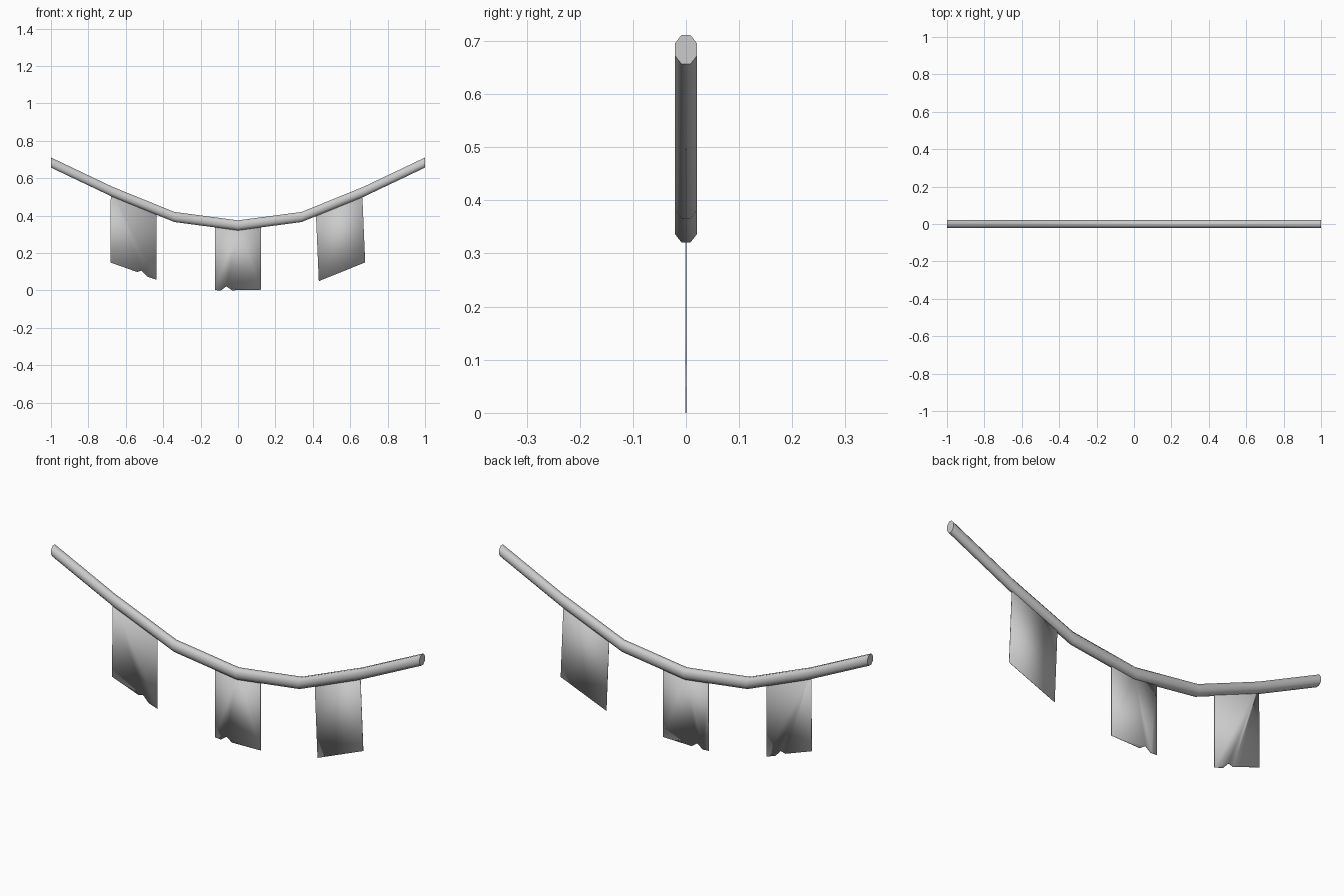
import bpy, bmesh, math

if "Cube" in bpy.data.objects:
    bpy.data.objects.remove(bpy.data.objects["Cube"])

# Sagging rope centreline, mirrored about x = 0
half = [(0.0, 0.348), (0.34, 0.393), (0.67, 0.527), (1.0, 0.684)]
path = [(-x, z) for x, z in reversed(half[1:])] + half


def rope_z(x):
    for (x0, z0), (x1, z1) in zip(path, path[1:]):
        if x0 <= x <= x1:
            return z0 + (z1 - z0) * (x - x0) / (x1 - x0)


def new_object(name, bm):
    bmesh.ops.recalc_face_normals(bm, faces=bm.faces[:])
    mesh = bpy.data.meshes.new(name)
    bm.to_mesh(mesh)
    bm.free()
    ob = bpy.data.objects.new(name, mesh)
    bpy.context.collection.objects.link(ob)
    bpy.ops.object.select_all(action='DESELECT')
    ob.select_set(True)
    bpy.context.view_layer.objects.active = ob
    return ob


# Rope: eight-sided section swept along the path, cut vertically at the ends
SIDES = 8
RY, RZ = 0.0227, 0.0292
bm = bmesh.new()
rings = []
for x, z in path:
    ring = []
    for i in range(SIDES):
        a = 2 * math.pi * (i + 0.5) / SIDES
        ring.append(bm.verts.new((x, RY * math.cos(a), z + RZ * math.sin(a))))
    rings.append(ring)
for r0, r1 in zip(rings, rings[1:]):
    for i in range(SIDES):
        j = (i + 1) % SIDES
        bm.faces.new((r0[i], r0[j], r1[j], r1[i]))
bm.faces.new(rings[0])
bm.faces.new(rings[-1])
new_object("rope", bm)
bpy.ops.object.shade_smooth_by_angle(angle=math.radians(55))


# Hanging cloths: thin sheets with ragged lower edges
def cloth(name, top_x, bottom, thickness=0.002):
    outline = [(x, rope_z(x)) for x in top_x] + bottom
    bm = bmesh.new()
    front = [bm.verts.new((x, -thickness / 2, z)) for x, z in outline]
    back = [bm.verts.new((x, thickness / 2, z)) for x, z in outline]
    bm.faces.new(front)
    bm.faces.new(back[::-1])
    n = len(outline)
    for i in range(n):
        j = (i + 1) % n
        bm.faces.new((front[i], back[i], back[j], front[j]))
    new_object(name, bm)
    bpy.ops.object.shade_smooth()


cloth("left_cloth", [-0.68, -0.67, -0.437],
      [(-0.437, 0.058), (-0.485, 0.074), (-0.515, 0.106), (-0.54, 0.099), (-0.683, 0.15)])
cloth("middle_cloth", [-0.123, 0.0, 0.123],
      [(0.123, 0.004), (-0.032, 0.001), (-0.062, 0.022), (-0.092, 0.0), (-0.124, 0.002)])
cloth("right_cloth", [0.416, 0.664],
      [(0.68, 0.15), (0.432, 0.05)])
